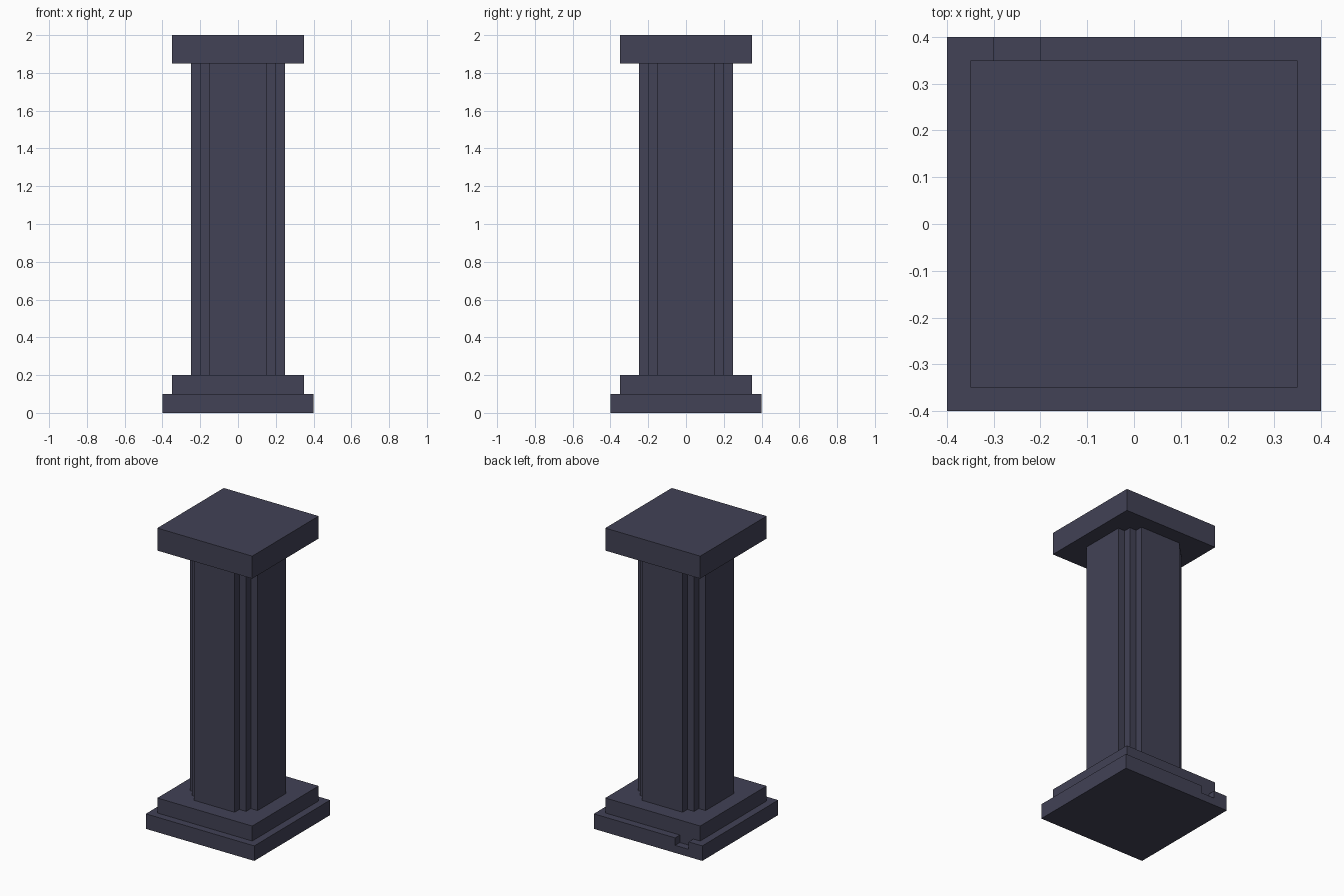
import bpy
import bmesh

if "Cube" in bpy.data.objects:
    bpy.data.objects.remove(bpy.data.objects["Cube"])

stone = bpy.data.materials.new("dark_slate")
stone.diffuse_color = (0.054, 0.054, 0.092, 1.0)
stone.use_nodes = True
stone.node_tree.nodes["Principled BSDF"].inputs["Base Color"].default_value = stone.diffuse_color


def prism(name, outline, z0, z1):
    """Extrude a closed xy outline from z0 up to z1."""
    bm = bmesh.new()
    face = bm.faces.new([bm.verts.new((x, y, z0)) for x, y in outline])
    top = bmesh.ops.extrude_face_region(bm, geom=[face])["geom"]
    verts = [g for g in top if isinstance(g, bmesh.types.BMVert)]
    bmesh.ops.translate(bm, verts=verts, vec=(0, 0, z1 - z0))
    bmesh.ops.recalc_face_normals(bm, faces=bm.faces)
    mesh = bpy.data.meshes.new(name)
    bm.to_mesh(mesh)
    bm.free()
    mesh.materials.append(stone)
    obj = bpy.data.objects.new(name, mesh)
    bpy.context.collection.objects.link(obj)
    return obj


def rect(x0, x1, y0, y1):
    return [(x0, y0), (x1, y0), (x1, y1), (x0, y1)]


def square(h):
    return rect(-h, h, -h, h)


# Stepped plinth and capital
base = prism("base_slab", square(0.4), 0.0, 0.1)
prism("upper_step", square(0.35), 0.1, 0.2)
prism("capital", square(0.35), 1.85, 2.0)

# Shaft with stepped corners: one corner turned four times
corner = [(0.25, 0.15), (0.2, 0.15), (0.2, 0.2), (0.15, 0.2), (0.15, 0.25)]
outline = []
for _ in range(4):
    outline += corner
    corner = [(-y, x) for x, y in corner]
prism("shaft", outline, 0.2, 1.85)

# Small chip in the top back edge of the base slab
cutter = prism("chip_cutter", rect(-0.3, -0.2, 0.35, 0.45), 0.05, 0.15)
cutter.hide_render = True
cutter.hide_viewport = True
chip = base.modifiers.new("chip", "BOOLEAN")
chip.operation = "DIFFERENCE"
chip.solver = "EXACT"
chip.object = cutter
